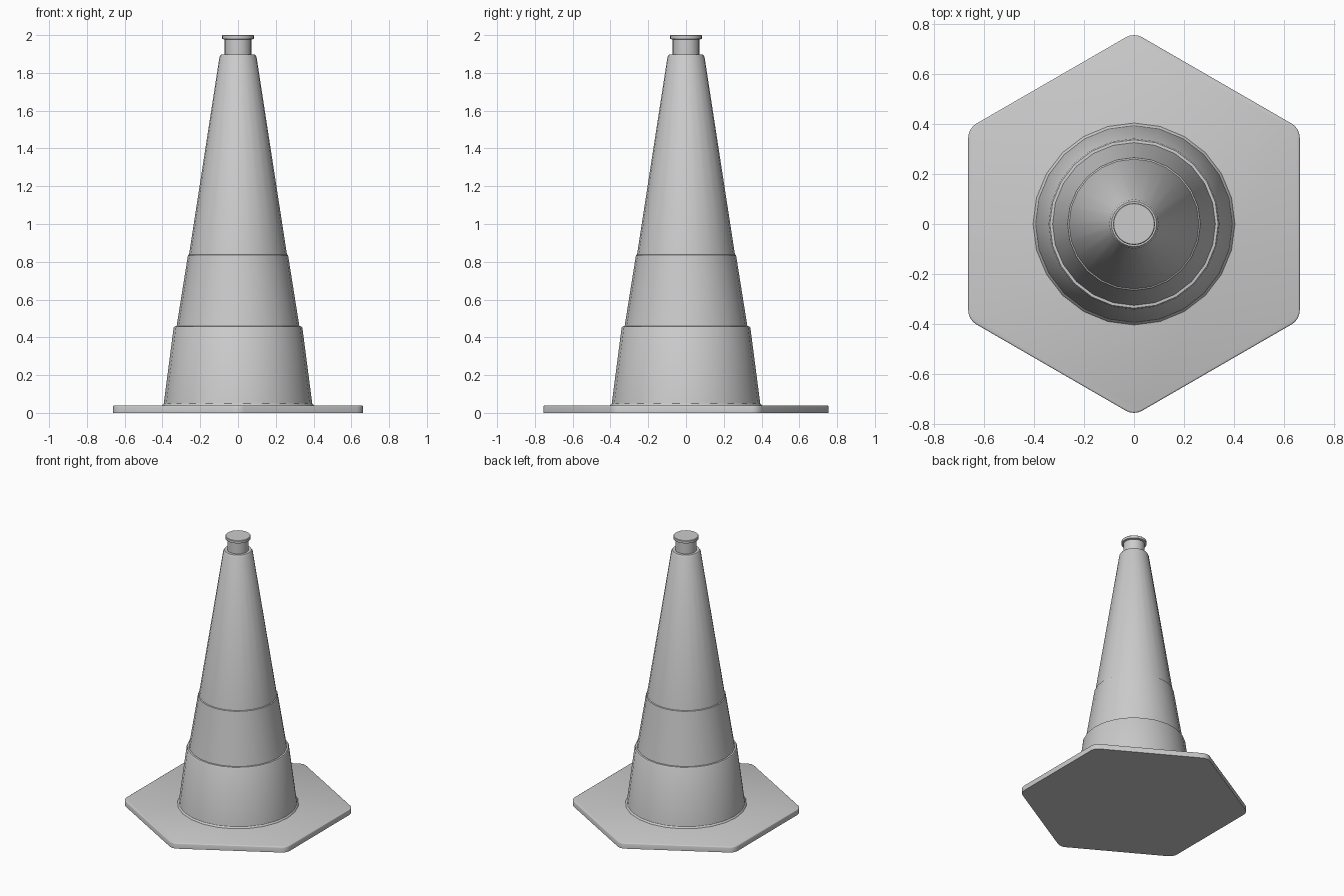
import bpy, bmesh, math

cube = bpy.data.objects.get("Cube")
if cube:
    bpy.data.objects.remove(cube)

grey = bpy.data.materials.new("plain_grey")
grey.use_nodes = True
COLOUR = (0.6, 0.6, 0.6, 1)
grey.diffuse_color = COLOUR
grey.node_tree.nodes["Principled BSDF"].inputs["Base Color"].default_value = COLOUR


def add_object(name, bm, angle):
    bmesh.ops.recalc_face_normals(bm, faces=bm.faces)
    mesh = bpy.data.meshes.new(name)
    bm.to_mesh(mesh)
    bm.free()
    mesh.materials.append(grey)
    obj = bpy.data.objects.new(name, mesh)
    bpy.context.collection.objects.link(obj)
    bpy.ops.object.select_all(action='DESELECT')
    obj.select_set(True)
    bpy.context.view_layer.objects.active = obj
    bpy.ops.object.shade_smooth_by_angle(angle=math.radians(angle))
    return obj


def lathe(name, profile, sides=24):
    """Stack rings of (radius, height) and cap both ends."""
    bm = bmesh.new()
    turns = [math.tau * i / sides for i in range(sides)]
    rings = [[bm.verts.new((r * math.sin(a), r * math.cos(a), z)) for a in turns]
             for r, z in profile]
    for low, high in zip(rings, rings[1:]):
        for i in range(sides):
            j = (i + 1) % sides
            bm.faces.new((low[i], low[j], high[j], high[i]))
    bm.faces.new(rings[0])
    bm.faces.new(rings[-1])
    return add_object(name, bm, 35)


# Hexagonal foot with rounded corners and a softened top rim
def foot_plate(radius=0.764, corner=0.065, height=0.04, rim=0.006, steps=4):
    bm = bmesh.new()
    centre = radius - corner / math.cos(math.pi / 6)
    rings = []
    for inset, z in ((0, 0), (0, height - rim), (rim * 0.3, height - rim * 0.3), (rim, height)):
        ring = []
        for k in range(6):
            mid = math.pi / 2 + k * math.pi / 3
            for s in range(steps + 1):
                a = mid + (s / steps - 0.5) * math.pi / 3
                r = corner - inset
                ring.append(bm.verts.new((centre * math.cos(mid) + r * math.cos(a),
                                          centre * math.sin(mid) + r * math.sin(a), z)))
        rings.append(ring)
    for low, high in zip(rings, rings[1:]):
        for i in range(len(low)):
            j = (i + 1) % len(low)
            bm.faces.new((low[i], low[j], high[j], high[i]))
    bm.faces.new(rings[0])
    bm.faces.new(rings[-1])
    return add_object("foot_plate", bm, 50)


foot_plate()

# Thick collar, reflective sleeve, slim upper cone, neck and cap
lathe("lower_collar", [(0.405, 0.03), (0.403, 0.04), (0.393, 0.05), (0.341, 0.45), (0.336, 0.458), (0.318, 0.46)])
lathe("middle_sleeve", [(0.328, 0.44), (0.265, 0.835), (0.256, 0.84)])
lathe("upper_cone", [(0.262, 0.82), (0.098, 1.885), (0.09, 1.897), (0.065, 1.897)])
lathe("neck", [(0.071, 1.88), (0.071, 1.985)])
lathe("top_cap", [(0.071, 1.976), (0.084, 1.98), (0.084, 1.997), (0.081, 2.0)])
